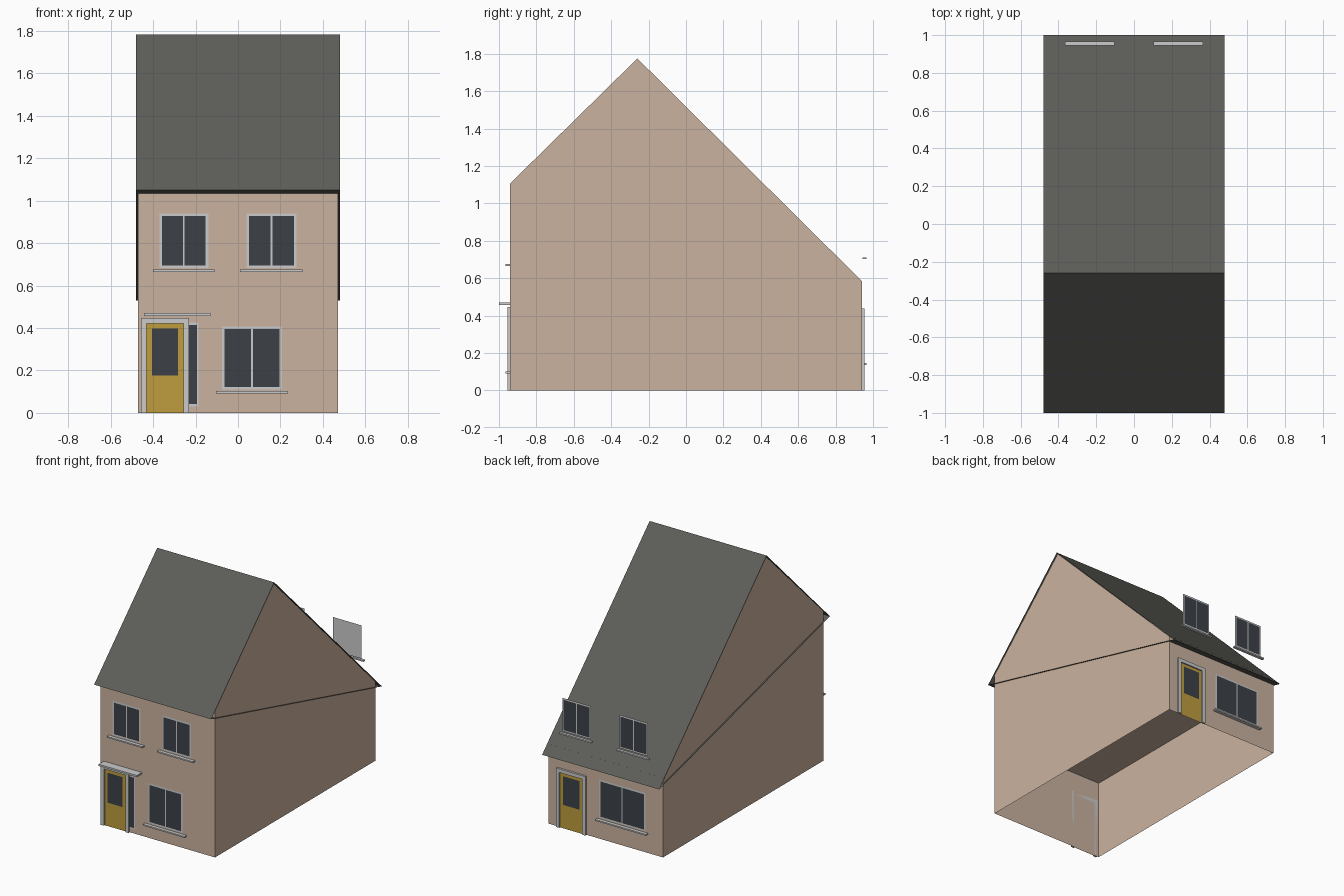
import bpy, bmesh

if "Cube" in bpy.data.objects:
    bpy.data.objects.remove(bpy.data.objects["Cube"])


def material(name, rgb):
    m = bpy.data.materials.new(name)
    m.diffuse_color = (*rgb, 1)
    m.use_nodes = True
    m.node_tree.nodes["Principled BSDF"].inputs["Base Color"].default_value = m.diffuse_color
    return m


WALL = material("wall_render", (0.60, 0.45, 0.35))
ROOF = material("roof_slate", (0.11, 0.11, 0.10))
DOOR = material("yellow_paint", (0.52, 0.34, 0.05))
GLASS = material("dark_glass", (0.045, 0.053, 0.062))
WY = 0.94  # distance of the front and back walls from the centre


def finish(name, bm, mat):
    me = bpy.data.meshes.new(name)
    bm.to_mesh(me)
    bm.free()
    if mat:
        me.materials.append(mat)
    ob = bpy.data.objects.new(name, me)
    bpy.context.collection.objects.link(ob)
    return ob


def shell(name, profile, hx, sides, caps, mat):
    """Sweep a (y, z) profile across x, keeping only the listed side faces."""
    bm = bmesh.new()
    r = [bm.verts.new((hx, y, z)) for y, z in profile]
    l = [bm.verts.new((-hx, y, z)) for y, z in profile]
    n = len(profile)
    for i in sides:
        j = (i + 1) % n
        bm.faces.new((r[i], l[i], l[j], r[j]))
    if caps:
        bm.faces.new(r)
        bm.faces.new(l[::-1])
    return finish(name, bm, mat)


def box(name, x0, x1, z0, z1, side, d0, d1, mat=None):
    """Box on the front (side -1) or back (side 1) wall, d0..d1 out from it."""
    bm = bmesh.new()
    bmesh.ops.create_cube(bm, size=1)
    ya, yb = sorted((side * (WY + d0), side * (WY + d1)))
    for v in bm.verts:
        v.co = ((x0 + x1) / 2 + v.co.x * (x1 - x0),
                (ya + yb) / 2 + v.co.y * (yb - ya),
                (z0 + z1) / 2 + v.co.z * (z1 - z0))
    return finish(name, bm, mat)


def sheet(name, rects, side, d, mat=None):
    """Flat panels (x0, x1, z0, z1) facing outward from a wall."""
    bm = bmesh.new()
    for x0, x1, z0, z1 in rects:
        pts = [(x0, z0), (x1, z0), (x1, z1), (x0, z1)]
        if side > 0:
            pts.reverse()
        bm.faces.new([bm.verts.new((x, side * (WY + d), z)) for x, z in pts])
    return finish(name, bm, mat)


def window(name, x0, x1, z0, z1, side, over, d=0.002):
    mid, b = (x0 + x1) / 2, 0.012
    sheet(name + "_frame", [(x0, x1, z0, z1)], side, d)
    sheet(name + "_panes", [(x0 + b, mid - 0.004, z0 + b, z1 - b),
                            (mid + 0.004, x1 - b, z0 + b, z1 - b)],
          side, d + 0.002, GLASS)
    box(name + "_sill", x0 - over, x1 + over, z0 - 0.018, z0 - 0.008, side,
        max(0, d - 0.002), 0.025)


def door(name, x0, x1, top, side):
    w = 0.026
    box(name + "_left_jamb", x0, x0 + w, 0, top, side, 0, 0.015)
    box(name + "_right_jamb", x1 - w, x1, 0, top, side, 0, 0.015)
    box(name + "_lintel", x0 + w, x1 - w, top - w, top, side, 0, 0.015)
    sheet(name + "_leaf", [(x0 + w, x1 - w, 0, top - w)], side, 0.005, DOOR)
    sheet(name + "_glass", [(x0 + 0.052, x1 - 0.052, 0.175, top - 0.05)],
          side, 0.008, GLASS)


# Walls with gables, open underneath, and the flat inner floor
shell("walls", [(-WY, 0), (WY, 0), (WY, 0.585), (-0.26, 1.775), (-WY, 1.107)],
      0.47, (1, 4), True, WALL)
shell("upper_floor", [(-WY, 0.59), (WY, 0.59)], 0.47, (0,), False, WALL)

# Roof: two slopes and the slanting underside, open at the gables
shell("roof", [(-1, 1.05), (1, 0.53), (-0.26, 1.782)], 0.48, (0, 1, 2), False, ROOF)

# Front openings
for name, x0, x1 in (("left", -0.37, -0.14), ("right", 0.04, 0.275)):
    window("front_upper_" + name + "_window", x0, x1, 0.683, 0.94, -1, 0.03)
window("front_lower_window", -0.075, 0.207, 0.11, 0.407, -1, 0.029)
door("front_door", -0.457, -0.23, 0.447, -1)
sheet("side_light_frame", [(-0.23, -0.185, 0.03, 0.427)], -1, 0.002)
sheet("side_light_glass", [(-0.23, -0.193, 0.042, 0.415)], -1, 0.004, GLASS)
box("door_canopy", -0.442, -0.13, 0.457, 0.47, -1, 0, 0.06)

# Back openings; the upper windows stand clear of the roof slope
for name, c in (("left", -0.234), ("right", 0.234)):
    window("back_upper_" + name + "_window", c - 0.117, c + 0.117, 0.72, 0.967,
           1, 0.015, 0.007)
window("back_lower_window", -0.327, 0.052, 0.155, 0.44, 1, 0.018)
door("back_door", 0.157, 0.397, 0.437, 1)
